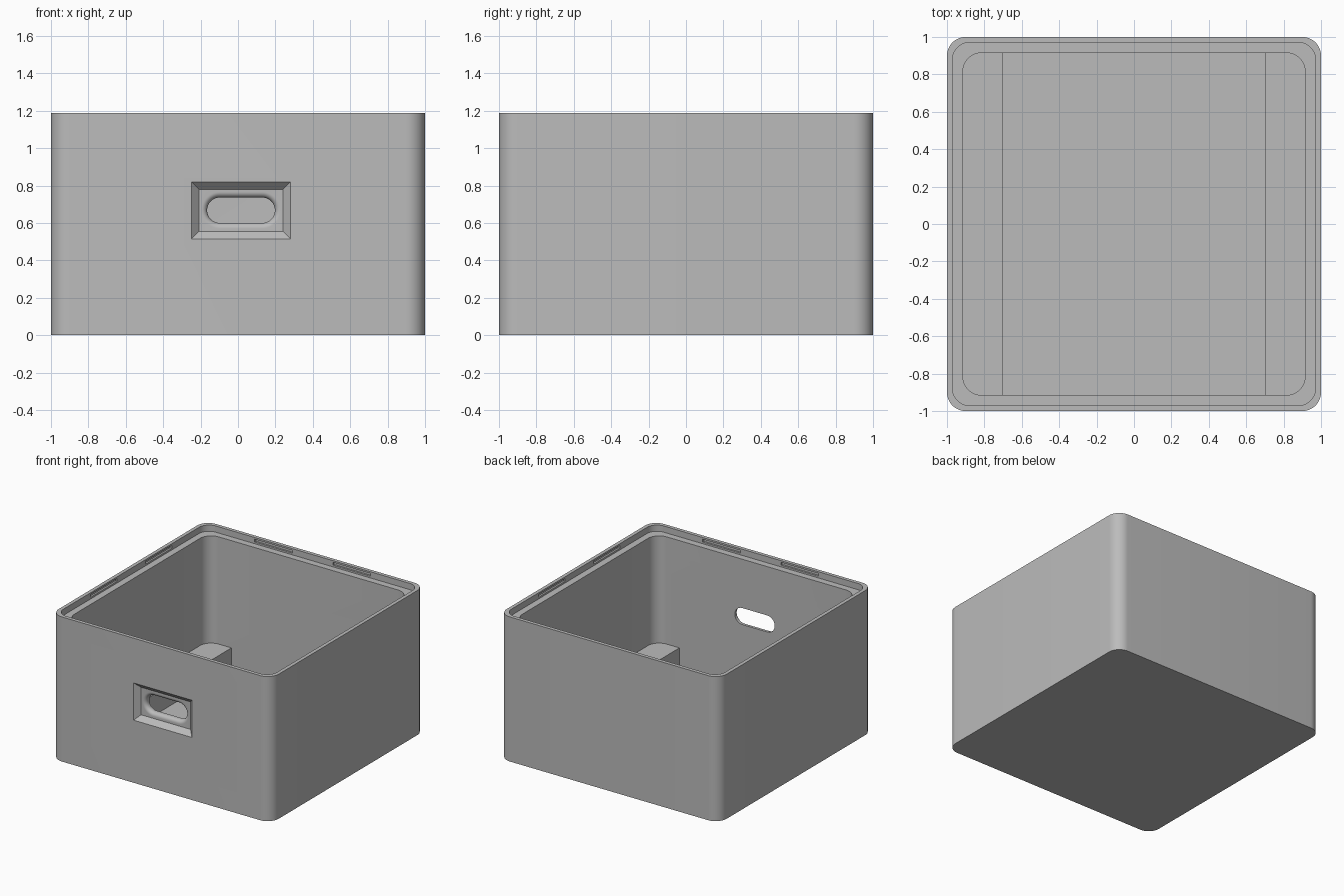
import bpy, bmesh, math

if "Cube" in bpy.data.objects:
    bpy.data.objects.remove(bpy.data.objects["Cube"])

HEIGHT = 1.188
LEDGE_Z = 1.137
INNER = 0.915      # half width of the cavity
LIP = 0.97         # half width inside the thin lip
FLOOR = 0.085
RAIL_TOP = 0.256

grey = bpy.data.materials.new("light grey")
grey.diffuse_color = (0.5, 0.5, 0.5, 1)
grey.use_nodes = True
grey.node_tree.nodes["Principled BSDF"].inputs["Base Color"].default_value = grey.diffuse_color


def rounded(hw, hh, r, seg=12):
    """Counter-clockwise rounded rectangle as 2D points."""
    if r == 0:
        return [(hw, hh), (-hw, hh), (-hw, -hh), (hw, -hh)]
    pts = []
    for k, (sx, sy) in enumerate([(1, 1), (-1, 1), (-1, -1), (1, -1)]):
        for i in range(seg + 1):
            a = math.pi / 2 * (k + i / seg)
            pts.append((sx * (hw - r) + r * math.cos(a),
                        sy * (hh - r) + r * math.sin(a)))
    return pts


def loft(name, rings):
    """Skin a stack of equal-length rings and cap both ends."""
    bm = bmesh.new()
    loops = [[bm.verts.new(p) for p in ring] for ring in rings]
    for a, b in zip(loops, loops[1:]):
        for i in range(len(a)):
            j = (i + 1) % len(a)
            bm.faces.new((a[i], a[j], b[j], b[i]))
    bm.faces.new(loops[0][::-1])
    bm.faces.new(loops[-1])
    bmesh.ops.remove_doubles(bm, verts=bm.verts, dist=1e-6)
    bmesh.ops.recalc_face_normals(bm, faces=bm.faces)
    mesh = bpy.data.meshes.new(name)
    bm.to_mesh(mesh)
    bm.free()
    mesh.materials.append(grey)
    ob = bpy.data.objects.new(name, mesh)
    bpy.context.collection.objects.link(ob)
    return ob


def flat(half, r, z):
    return [(x, y, z) for x, y in rounded(half, half, r)]


def upright(cx, cz, hw, hh, r, y):
    return [(cx + u, y, cz + v) for u, v in rounded(hw, hh, r)]


def block(name, x0, x1, y0, y1, z0, z1):
    cx, cy = (x0 + x1) / 2, (y0 + y1) / 2
    pts = rounded((x1 - x0) / 2, (y1 - y0) / 2, 0)
    return loft(name, [[(cx + x, cy + y, z) for x, y in pts] for z in (z0, z1)])


def combine(target, tool, operation):
    """Apply a boolean and delete the helper."""
    mod = target.modifiers.new("boolean", 'BOOLEAN')
    mod.operation, mod.solver, mod.object = operation, 'EXACT', tool
    bpy.context.view_layer.objects.active = target
    bpy.ops.object.modifier_apply(modifier=mod.name)
    bpy.data.objects.remove(tool)


# Open box with a stepped rim
box = loft("box_body", [
    flat(1, 0.1, 0), flat(1, 0.1, HEIGHT),
    flat(LIP, 0.09, HEIGHT), flat(LIP, 0.09, LEDGE_Z),
    flat(INNER, 0.1, LEDGE_Z), flat(INNER, 0.1, FLOOR)])

# Support rails along both side walls, merged into the floor and walls
for s in (-1, 1):
    x0, x1 = sorted((s * 0.7, s * 0.95))
    combine(box, block("rail", x0, x1, -0.95, 0.95, 0.04, RAIL_TOP), 'UNION')

# Two shallow snap slots in each side of the lip
for s in (-1, 1):
    d0, d1 = sorted((s * 0.95, s * 0.985))
    for c in (-0.355, 0.355):
        a, b = c - 0.172, c + 0.172
        combine(box, block("slot_cutter", a, b, d0, d1, 1.151, 1.174), 'DIFFERENCE')
        combine(box, block("slot_cutter", d0, d1, a, b, 1.151, 1.174), 'DIFFERENCE')

# Tapered recess on the front
CX, CZ = 0.016, 0.667
recess = loft("recess_cutter", [
    [(CX + u, y, CZ + v) for u, v in rounded(0.225 + g, 0.113 + g, 0)]
    for y, g in ((-1.01, 0.05), (-0.96, 0))])
combine(box, recess, 'DIFFERENCE')

# Port opening through the wall with a rounded mouth
R, HW, HH = 0.03, 0.181, 0.068
rings = [upright(CX, CZ + 0.001, HW + R, HH + R, HH + R - 0.0005, -0.975)]
for i in range(9):
    t = math.pi / 2 * i / 8
    g = R * (1 - math.sin(t))
    rings.append(upright(CX, CZ + 0.001, HW + g, HH + g, HH + g - 0.0005,
                         -0.96 + R * (1 - math.cos(t))))
rings.append(upright(CX, CZ + 0.001, HW, HH, HH - 0.0005, -0.88))
combine(box, loft("port_cutter", rings), 'DIFFERENCE')

# Smooth the rounded corners, keep edges sharp
bpy.ops.object.select_all(action='DESELECT')
box.select_set(True)
bpy.context.view_layer.objects.active = box
bpy.ops.object.shade_smooth_by_angle(angle=math.radians(30))
